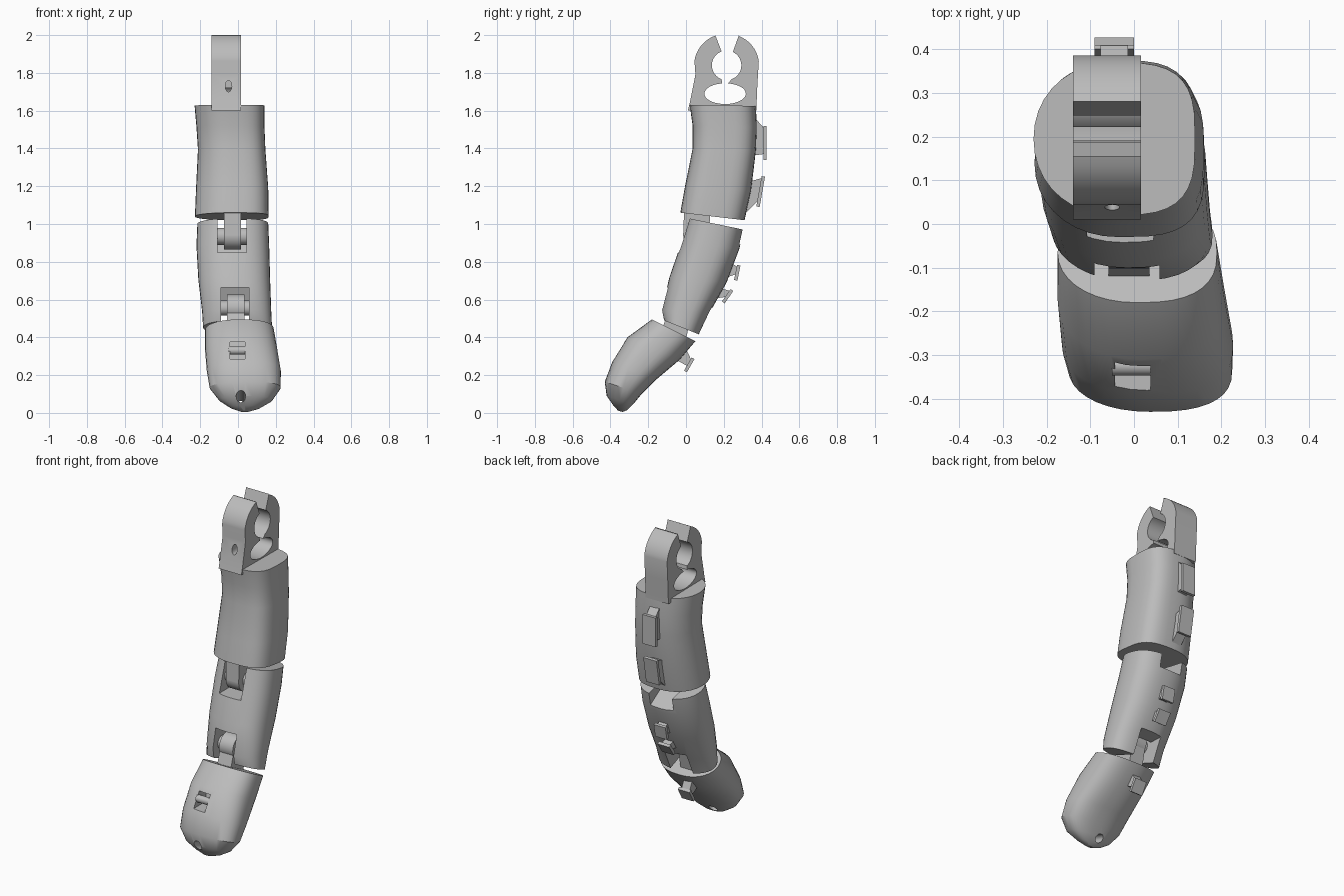
import bpy, bmesh, math
from math import cos, sin, pi
from mathutils import Vector

if "Cube" in bpy.data.objects:
    bpy.data.objects.remove(bpy.data.objects["Cube"])

grey = bpy.data.materials.new("plain grey")
grey.use_nodes = True
grey.diffuse_color = (0.5, 0.5, 0.5, 1)
grey.node_tree.nodes["Principled BSDF"].inputs["Base Color"].default_value = (0.5, 0.5, 0.5, 1)


def finish(name, bm):
    bmesh.ops.recalc_face_normals(bm, faces=bm.faces)
    mesh = bpy.data.meshes.new(name)
    bm.to_mesh(mesh)
    bm.free()
    mesh.materials.append(grey)
    obj = bpy.data.objects.new(name, mesh)
    bpy.context.collection.objects.link(obj)
    return obj


def select(obj):
    bpy.ops.object.select_all(action='DESELECT')
    obj.select_set(True)
    bpy.context.view_layer.objects.active = obj


def smooth(obj, angle=32):
    select(obj)
    bpy.ops.object.shade_smooth_by_angle(angle=math.radians(angle))


def prism(name, profile, x0, x1):
    """Side profile of (y, z) points, extruded along x."""
    bm = bmesh.new()
    face = bm.faces.new([bm.verts.new((x0, y, z)) for y, z in profile])
    new = bmesh.ops.extrude_face_region(bm, geom=[face])["geom"]
    bmesh.ops.translate(bm, vec=(x1 - x0, 0, 0),
                        verts=[v for v in new if isinstance(v, bmesh.types.BMVert)])
    return finish(name, bm)


def arc(cy, cz, ry, rz, a0, a1, n=20):
    angles = [math.radians(a0 + (a1 - a0) * i / n) for i in range(n + 1)]
    return [(cy + ry * cos(a), cz + rz * sin(a)) for a in angles]


def barrel(name, y, z, r, x0, x1):
    return prism(name, arc(y, z, r, r, 0, 348.75, 31), x0, x1)


def rod(name, start, end, r, stretch=1):
    """Round cutter between two points."""
    a, b = Vector(start), Vector(end)
    bm = bmesh.new()
    bmesh.ops.create_cone(bm, cap_ends=True, segments=20, radius1=r, radius2=r, depth=(b - a).length)
    obj = finish(name, bm)
    obj.data.transform((b - a).to_track_quat('Z', 'Y').to_matrix().to_4x4())
    for v in obj.data.vertices:
        v.co.z *= stretch
        v.co += (a + b) / 2
    return obj


def cut(obj, cutter):
    cutter.hide_render = True
    mod = obj.modifiers.new("cut", 'BOOLEAN')
    mod.operation, mod.solver, mod.object = 'DIFFERENCE', 'EXACT', cutter
    select(obj)
    bpy.ops.object.modifier_apply(modifier=mod.name)
    bpy.data.objects.remove(cutter)


def shell(name, sections, n_left=2.6, n_right=2.1, sides=36):
    """Loft of rounded sections: front (y, z), back (y, z), x range."""
    bm = bmesh.new()
    rings = []
    for front, back, x0, x1 in sections:
        f, b = Vector(front), Vector(back)
        ring = []
        for i in range(sides):
            c, s = cos(2 * pi * i / sides), sin(2 * pi * i / sides)
            p = 2 / (n_left if c > 0 else n_right)
            u = math.copysign(abs(c) ** p, c)
            v = math.copysign(abs(s) ** p, s)
            yz = (f + b) / 2 + (b - f) / 2 * v
            ring.append(bm.verts.new(((x0 + x1) / 2 + (x1 - x0) / 2 * u, yz.x, yz.y)))
        rings.append(ring)
    for a, b in zip(rings, rings[1:]):
        for i in range(sides):
            j = (i + 1) % sides
            bm.faces.new((a[i], a[j], b[j], b[i]))
    bm.faces.new(rings[0])
    bm.faces.new(rings[-1])
    return finish(name, bm)


# Upper segment
upper = shell("upper_segment", [
    ((.02, 1.63), (.37, 1.625), -.23, .14),
    ((.035, 1.52), (.375, 1.51), -.22, .14),
    ((.035, 1.40), (.37, 1.39), -.212, .145),
    ((-.005, 1.20), (.345, 1.18), -.222, .16),
    ((-.03, 1.06), (.31, 1.02), -.228, .162)], n_left=3.2)
smooth(upper)

# Middle segment with a slot at each end
middle = shell("middle_segment", [
    ((.015, 1.03), (.305, .97), -.215, .16),
    ((-.025, .90), (.283, .87), -.22, .165),
    ((-.087, .72), (.215, .69), -.21, .17),
    ((-.13, .545), (.125, .53), -.19, .176),
    ((-.118, .49), (.07, .415), -.185, .18)])
cut(middle, prism("top_slot_cutter", [(-.3, .85), (.12, .85), (.16, .97), (.4, .82),
                                      (.4, 1.2), (-.3, 1.2)], -.108, .045))
cut(middle, prism("bottom_slot_cutter", [(-.3, .3), (.3, .3), (.3, .55), (.04, .56),
                                         (0, .665), (-.3, .665)], -.09, .058))
smooth(middle)

# Fingertip segment with a front window and a tip hole
tip = shell("tip_segment", [
    ((-.18, .495), (.05, .38), -.175, .19),
    ((-.31, .40), (-.035, .28), -.175, .207),
    ((-.39, .27), (-.165, .17), -.165, .227),
    ((-.43, .165), (-.235, .10), -.15, .225),
    ((-.42, .09), (-.28, .045), -.10, .18),
    ((-.385, .04), (-.31, .015), -.04, .115),
    ((-.36, .012), (-.335, .005), .01, .06)])
cut(tip, prism("window_cutter", [(-.5, .285), (-.26, .285), (-.24, .375), (-.5, .375)], -.043, .038))
cut(tip, rod("tip_hole_cutter", (.015, -.5, .12), (.015, -.25, .03), .025))
smooth(tip)
smooth(barrel("window_bar", -.325, .33, .022, -.05, .045))

# Hinges: knuckle, tab and pin for each joint
smooth(barrel("upper_knuckle", .06, .94, .075, -.073, .015))
prism("upper_tab", [(-.015, .94), (.12, .94), (.13, 1.07), (-.01, 1.07)], -.073, .015)
smooth(barrel("upper_pin", .07, .935, .045, -.115, .052))
smooth(barrel("lower_knuckle", -.03, .555, .072, -.058, .035))
prism("lower_tab", [(-.095, .535), (.03, .53), (.0, .39), (-.13, .43)], -.058, .035)
smooth(barrel("lower_pin", -.03, .555, .04, -.1, .068))

# Clip on top: one outline running round the outside and both openings
clip = prism("clip",
             [(.01, 1.6), (.02, 1.64), (.05, 1.79)]
             + arc(.215, 1.84, .172, .168, 172, 110, 8) + [(.155, 2.0)]
             + arc(.215, 1.84, .078, .078, 110, 250, 18)
             + arc(.207, 1.69, .11, .055, 98, 427 + 15, 28)
             + arc(.215, 1.84, .078, .078, -70, 65, 18)
             + [(.28, 2.0)] + arc(.215, 1.84, .172, .168, 68, 8, 8)
             + [(.378, 1.74), (.372, 1.6)], -.14, .016)
cut(clip, rod("clip_hole_cutter", (-.05, -.1, 1.73), (-.05, .115, 1.73), .017, 1.8))
smooth(clip)


# Guide brackets along the back: a stem and a wider thin plate
def bracket(name, outer_top, outer_bottom, root_bottom, root_top, cx, width=.09):
    a, b = Vector(outer_top), Vector(outer_bottom)
    d = (b - a).normalized()
    inward = Vector((d.y, -d.x)) * .018
    if inward.x > 0:
        inward = -inward
    h = width / 2
    prism(name + "_plate", [a, b, b + inward, a + inward], cx - h, cx + h)
    prism(name + "_stem", [a + inward * .9 + d * .01, b + inward * .9 - d * .03,
                           root_bottom, root_top], cx - h * .7, cx + h * .7)


bracket("guide_1", (.427, 1.52), (.427, 1.34), (.34, 1.36), (.34, 1.59), -.045)
bracket("guide_2", (.418, 1.25), (.39, 1.09), (.29, 1.03), (.32, 1.22), -.045)
bracket("guide_3", (.288, .78), (.272, .70), (.19, .71), (.22, .81), -.02, .08)
bracket("guide_4", (.25, .645), (.205, .58), (.12, .60), (.15, .67), -.02, .08)
bracket("guide_5", (.045, .285), (.005, .215), (-.07, .29), (-.01, .36), -.015, .08)
